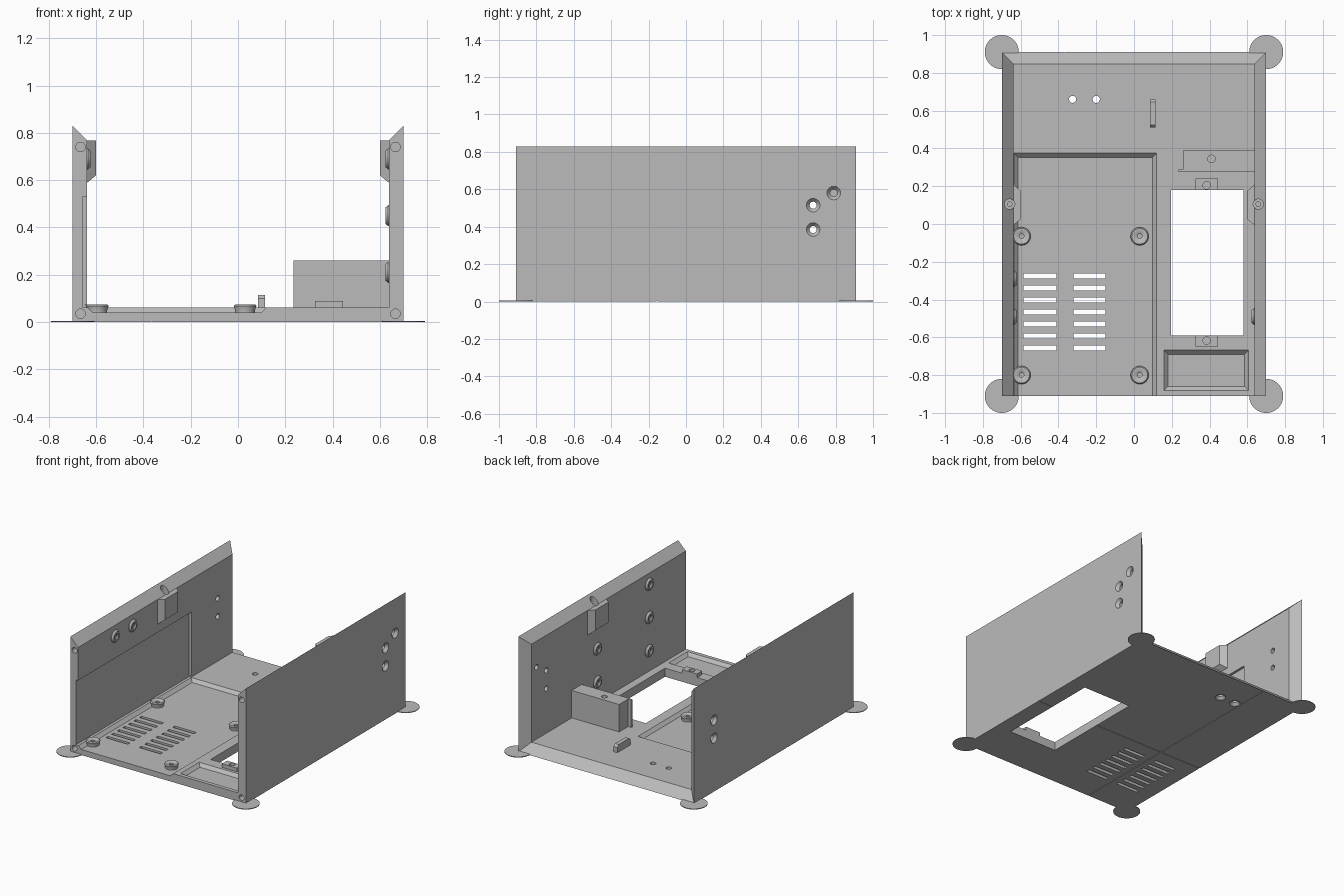
import bpy, bmesh, math
from mathutils import Vector, Matrix

cube = bpy.data.objects.get("Cube")
if cube:
    bpy.data.objects.remove(cube, do_unlink=True)

grey = bpy.data.materials.new("plain_grey")
grey.use_nodes = True
colour = (0.5, 0.5, 0.5, 1)
grey.diffuse_color = colour
grey.node_tree.nodes["Principled BSDF"].inputs["Base Color"].default_value = colour

W, D, H, T = 0.70, 0.91, 0.83, 0.062   # half width, half depth, height, wall thickness
IN = W - T


def finish(name, bm):
    bmesh.ops.recalc_face_normals(bm, faces=bm.faces)
    mesh = bpy.data.meshes.new(name)
    bm.to_mesh(mesh)
    bm.free()
    mesh.materials.append(grey)
    ob = bpy.data.objects.new(name, mesh)
    bpy.context.collection.objects.link(ob)
    return ob


def loft(name, ring_a, ring_b):
    """Solid between two matching rings of points."""
    bm = bmesh.new()
    a = [bm.verts.new(p) for p in ring_a]
    b = [bm.verts.new(p) for p in ring_b]
    bm.faces.new(a)
    bm.faces.new(b)
    for i in range(len(a)):
        j = (i + 1) % len(a)
        bm.faces.new((a[i], a[j], b[j], b[i]))
    return finish(name, bm)


def rect(x0, x1, y0, y1, z):
    return [(x0, y0, z), (x1, y0, z), (x1, y1, z), (x0, y1, z)]


def box(name, x0, x1, y0, y1, z0, z1):
    return loft(name, rect(x0, x1, y0, y1, z0), rect(x0, x1, y0, y1, z1))


def cone(name, start, direction, length, r0, r1, n=32):
    bm = bmesh.new()
    d = Vector(direction).normalized()
    m = Matrix.Translation(Vector(start) + d * length / 2) @ d.to_track_quat('Z', 'Y').to_matrix().to_4x4()
    bmesh.ops.create_cone(bm, cap_ends=True, segments=n, radius1=r0, radius2=r1, depth=length, matrix=m)
    return finish(name, bm)


def lathe(name, loc, direction, profile, n=32):
    """Turned part from (radius, height) points around a direction."""
    bm = bmesh.new()
    pts = [bm.verts.new((r, 0, h)) for r, h in profile]
    edges = [bm.edges.new(p) for p in zip(pts, pts[1:])]
    bmesh.ops.spin(bm, geom=pts + edges, axis=(0, 0, 1), cent=(0, 0, 0),
                   angle=math.tau, steps=n)
    bmesh.ops.remove_doubles(bm, verts=bm.verts, dist=0.0002)
    bm.transform(Matrix.Translation(loc) @ Vector(direction).to_track_quat('Z', 'Y').to_matrix().to_4x4())
    return finish(name, bm)


def cut(ob, cutters):
    """Subtract the cutters, keep the result, drop the cutters."""
    for c in cutters:
        c.hide_render = True
        mod = ob.modifiers.new("cut", 'BOOLEAN')
        mod.operation, mod.solver, mod.object = 'DIFFERENCE', 'EXACT', c
    dg = bpy.context.evaluated_depsgraph_get()
    mesh = bpy.data.meshes.new_from_object(ob.evaluated_get(dg))
    ob.modifiers.clear()
    ob.data = mesh
    for c in cutters:
        bpy.data.objects.remove(c, do_unlink=True)


# Shell: floor and two side walls, mitred along the top and back edges
bm = bmesh.new()
section = [(-W, H, 0), (-W, 0, 0), (W, 0, 0), (W, H, 0),
           (IN, H - T, 1), (IN, T, 1), (-IN, T, 1), (-IN, H - T, 1)]
front = [bm.verts.new((x, -D, z)) for x, z, inner in section]
back = [bm.verts.new((x, D - T * inner, z)) for x, z, inner in section]
for i in range(8):
    j = (i + 1) % 8
    bm.faces.new((front[i], front[j], back[j], back[i]))
for ring in (front, back):
    for a in range(3):
        bm.faces.new((ring[a], ring[a + 1], ring[6 - a], ring[7 - a]))
shell = finish("shell", bm)

# Recesses and the large opening
cuts = [
    loft("board_pocket", rect(-0.613, 0.098, -1, 0.353, 0.04),
         rect(-0.648, 0.133, -1, 0.388, 0.075)),
    loft("front_pocket", rect(0.18, 0.585, -0.86, -0.69, 0.04),
         rect(0.145, 0.62, -0.895, -0.655, 0.075)),
    box("wall_recess", -0.655, -0.6, -1, 0.38, T, 0.53),
    box("opening", 0.195, 0.58, -0.59, 0.18, -0.1, 0.2),
    box("seam_x", -1, 1, -0.157, -0.153, -0.1, 0.003),
    box("seam_y", -0.367, -0.363, -1, 1, -0.1, 0.003),
]
# Vent slots
for x0, x1 in ((-0.585, -0.41), (-0.32, -0.15)):
    for i in range(7):
        y = -0.275 - 0.0635 * i
        cuts.append(box("vent", x0, x1, y - 0.0125, y + 0.0125, -0.1, 0.1))


# Screw holes, countersunk on the outside
def screw(p, d):
    p, d = Vector(p), Vector(d)
    cuts.append(cone("screw_hole", p - d * 0.02, d, 0.12, 0.019, 0.019))
    cuts.append(cone("countersink", p - d * 0.01, d, 0.03, 0.045, 0.019))


for x in (-0.325, -0.2):
    screw((x, 0.66, 0), (0, 0, 1))
for y, z in ((0.68, 0.515), (0.68, 0.385), (0.79, 0.58)):
    screw((W, y, z), (-1, 0, 0))
    if y < 0.7:
        screw((-W, y, z), (1, 0, 0))
# Blind holes in the front edges and in the top bevels
for s in (-1, 1):
    for z in (0.035, 0.74):
        cuts.append(cone("edge_hole", (s * 0.666, -D - 0.05, z), (0, 1, 0), 0.15, 0.02, 0.02))
cut(shell, cuts)

# Corner pads
for sx in (-1, 1):
    for sy in (-1, 1):
        cone("corner_pad", (sx * W, sy * D, 0), (0, 0, 1), 0.005, 0.09, 0.09, 48)

# Standoffs on the floor and screw bosses on the walls
standoff = [(0, 0.006), (0.012, 0.006), (0.012, 0.026), (0.026, 0.034),
            (0.042, 0.034), (0.048, 0.028), (0.042, 0.01), (0.042, -0.005)]
for x in (-0.595, 0.03):
    for y in (-0.065, -0.80):
        lathe("standoff", (x, y, 0.04), (0, 0, 1), standoff)
boss = [(0, 0.002), (0.014, 0.002), (0.014, 0.008), (0.022, 0.015),
        (0.034, 0.015), (0.044, 0.003), (0.044, -0.005)]
for s, y, z in ((-1, -0.29, 0.69), (-1, -0.49, 0.69), (1, -0.49, 0.69), (1, -0.49, 0.45),
                (1, -0.49, 0.21), (1, 0.1, 0.45), (1, 0.1, 0.21)):
    lathe("wall_boss", (s * IN, y, z), (-s, 0, 0), boss)

# Wall tabs with a vertical screw socket beside them
for s in (-1, 1):
    outer, inner = s * (IN + 0.005), s * 0.60
    tab = loft("wall_tab",
               [(outer, -0.01, 0.585), (outer, 0.215, 0.585), (inner, 0.175, 0.62), (inner, 0.025, 0.62)],
               [(outer, -0.01, H - T), (outer, 0.215, H - T), (inner, 0.175, H - T), (inner, 0.025, H - T)])
    for ob in (shell, tab):
        cut(ob, [cone("socket", (s * 0.658, 0.105, 0.745), (0, 0, 1), 0.15, 0.027, 0.027),
                 cone("socket_core", (s * 0.658, 0.105, 0.65), (0, 0, 1), 0.2, 0.012, 0.012)])

# Mounting blocks at both ends of the opening
for y0, y1, yc in ((0.18, 0.24, 0.205), (-0.648, -0.59, -0.617)):
    block = box("opening_block", 0.325, 0.445, y0, y1, 0.05, 0.088)
    cut(block, [cone("block_hole", (0.385, yc, 0.055), (0, 0, 1), 0.1, 0.02, 0.02)])

# Side block with its front plate
block = box("side_block", 0.26, IN + 0.01, 0.288, 0.39, 0.05, 0.26)
cut(block, [cone("side_block_hole", (0.41, 0.345, 0.16), (0, 0, 1), 0.2, 0.02, 0.02)])
box("side_block_plate", 0.235, IN + 0.01, 0.275, 0.289, 0.05, 0.26)

# Small cable rib
rib = [(0.51, 0.05), (0.51, 0.1), (0.525, 0.115), (0.645, 0.115), (0.66, 0.1), (0.66, 0.05)]
loft("cable_rib", [(0.085, y, z) for y, z in rib], [(0.115, y, z) for y, z in rib])

# Smooth the round parts, keep edges sharp
bpy.ops.object.select_all(action='DESELECT')
for ob in bpy.context.collection.objects:
    if ob.type == 'MESH' and ob.name.startswith(("standoff", "wall_boss", "shell")):
        ob.select_set(True)
        bpy.context.view_layer.objects.active = ob
bpy.ops.object.shade_smooth_by_angle(angle=math.radians(30))
